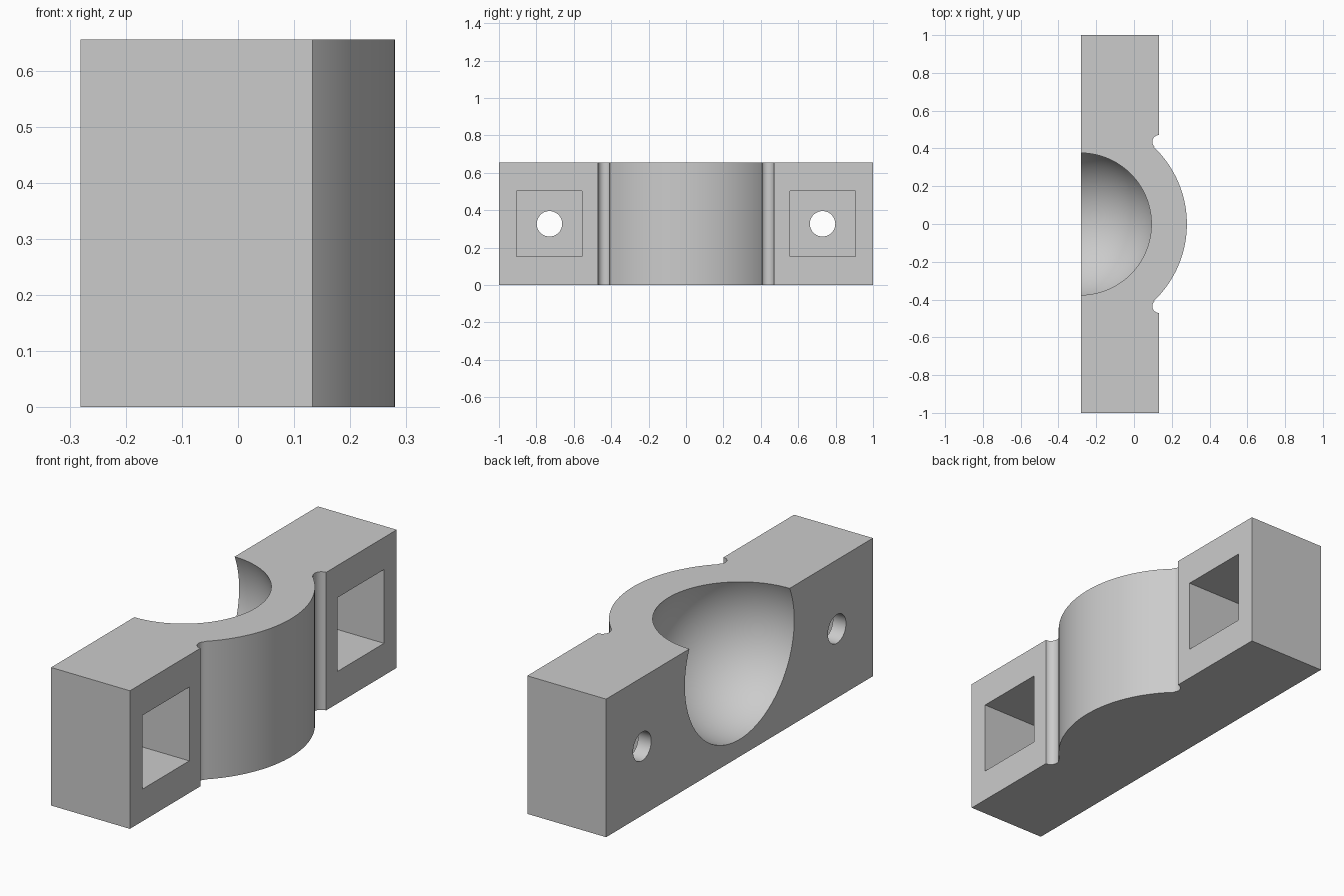
import bpy
import bmesh
from math import sin, cos, radians, pi
from mathutils import Matrix

if "Cube" in bpy.data.objects:
    bpy.data.objects.remove(bpy.data.objects["Cube"], do_unlink=True)

HEIGHT = 0.655
MID = HEIGHT / 2
BACK, FACE = -0.281, 0.133   # flat mating face and bolt face
HOLE_Y = 0.73

grey = bpy.data.materials.new("plain grey")
grey.use_nodes = True
GREY = (0.6, 0.6, 0.6, 1)
grey.diffuse_color = GREY
grey.node_tree.nodes["Principled BSDF"].inputs["Base Color"].default_value = GREY


def make_object(name, bm):
    bmesh.ops.recalc_face_normals(bm, faces=bm.faces)
    mesh = bpy.data.meshes.new(name)
    bm.to_mesh(mesh)
    bm.free()
    mesh.materials.append(grey)
    obj = bpy.data.objects.new(name, mesh)
    bpy.context.collection.objects.link(obj)
    return obj


def arc(cx, cy, r, start, end, steps):
    angles = [radians(start + (end - start) * i / steps) for i in range(steps + 1)]
    return [(cx + r * cos(a), cy + r * sin(a)) for a in angles]


# Clamp body: half outline with relief groove and round bulge, mirrored in y
half = [(BACK, 1), (FACE, 1)]
half += arc(FACE, 0.435, 0.036, 90, 228, 14)
half += arc(BACK, 0, 0.561, 46.6, 0, 28)
outline = half + [(x, -y) for x, y in reversed(half[:-1])]
bm = bmesh.new()
base = bm.faces.new([bm.verts.new((x, y, 0)) for x, y in outline])
raised = bmesh.ops.extrude_face_region(bm, geom=[base])
top = [v for v in raised["geom"] if isinstance(v, bmesh.types.BMVert)]
bmesh.ops.translate(bm, verts=top, vec=(0, 0, HEIGHT))
clamp = make_object("clamp_body", bm)

# Cutters: ball socket open to the top and the flat face, nut pockets, bolt holes
cutters = []
bm = bmesh.new()
bmesh.ops.create_uvsphere(bm, u_segments=96, v_segments=48, radius=0.41,
                          matrix=Matrix.Translation((BACK - 0.003, 0, 0.492)))
cutters.append(make_object("socket_cutter", bm))

for side, y in (("left", HOLE_Y), ("right", -HOLE_Y)):
    bm = bmesh.new()
    bmesh.ops.create_cube(bm, size=1, matrix=Matrix.Translation((FACE, y, MID))
                          @ Matrix.Diagonal((0.69, 0.35, 0.35, 1)))
    cutters.append(make_object(side + "_pocket_cutter", bm))
    bm = bmesh.new()
    bmesh.ops.create_cone(bm, cap_ends=True, segments=48, radius1=0.068,
                          radius2=0.068, depth=0.3,
                          matrix=Matrix.Translation((BACK, y, MID))
                          @ Matrix.Rotation(pi / 2, 4, "Y"))
    cutters.append(make_object(side + "_hole_cutter", bm))

bpy.context.view_layer.objects.active = clamp
clamp.select_set(True)
for cutter in cutters:
    mod = clamp.modifiers.new(cutter.name, "BOOLEAN")
    mod.operation = "DIFFERENCE"
    mod.solver = "EXACT"
    mod.object = cutter
    bpy.ops.object.modifier_apply(modifier=mod.name)
for cutter in cutters:
    bpy.data.objects.remove(cutter, do_unlink=True)

# Smooth curved walls, crisp edges
bpy.ops.object.select_all(action="DESELECT")
clamp.select_set(True)
bpy.ops.object.shade_smooth_by_angle(angle=radians(25))
